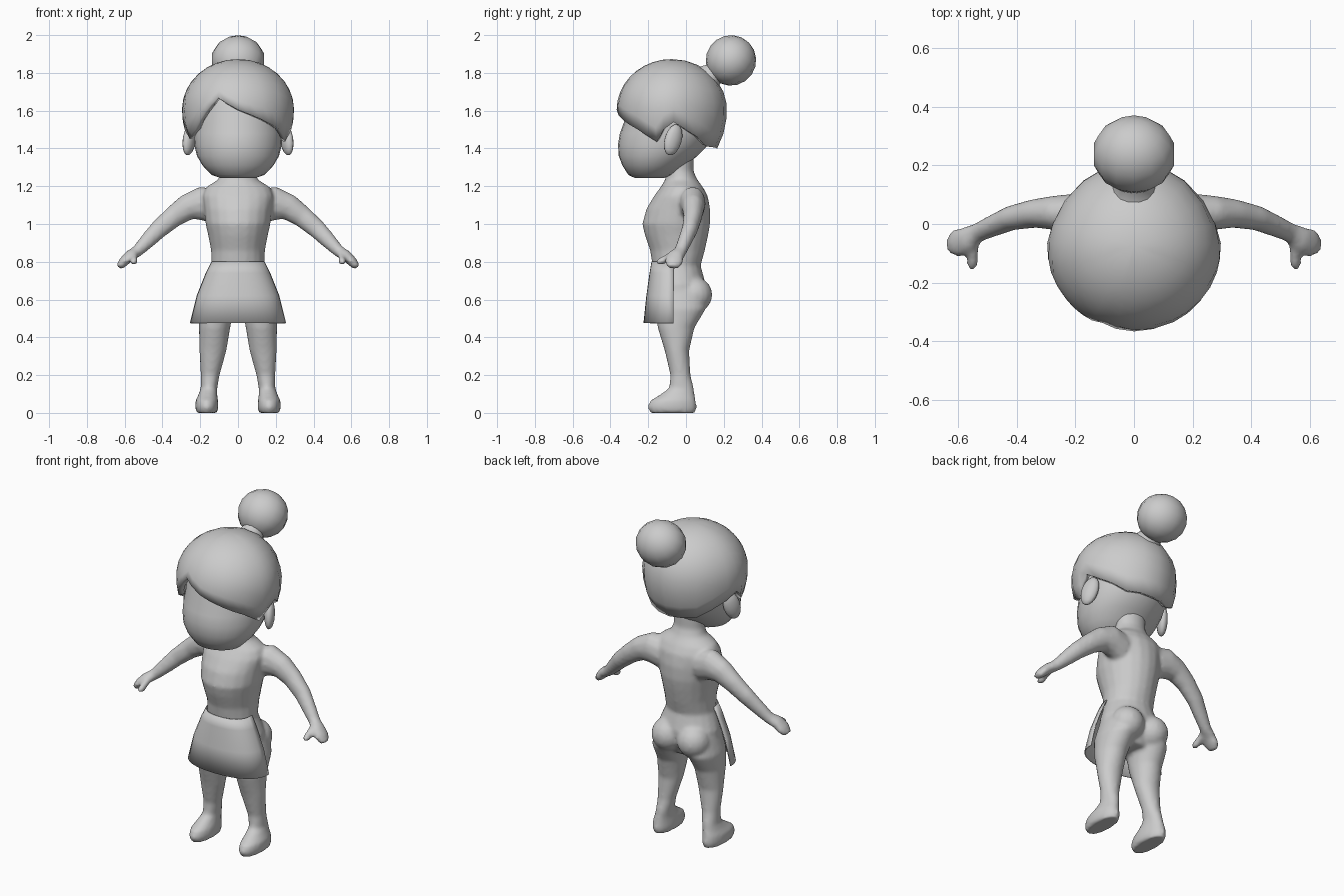
import bpy, bmesh, math
from mathutils import Vector, Matrix

if "Cube" in bpy.data.objects:
    bpy.data.objects.remove(bpy.data.objects["Cube"])

grey = bpy.data.materials.new("plain_grey")
grey.diffuse_color = (0.6, 0.6, 0.6, 1)
grey.use_nodes = True
grey.node_tree.nodes["Principled BSDF"].inputs["Base Color"].default_value = grey.diffuse_color


def make(name, bm, angle=60):
    bmesh.ops.recalc_face_normals(bm, faces=bm.faces)
    me = bpy.data.meshes.new(name)
    bm.to_mesh(me)
    bm.free()
    ob = bpy.data.objects.new(name, me)
    bpy.context.collection.objects.link(ob)
    me.materials.append(grey)
    bpy.ops.object.select_all(action='DESELECT')
    ob.select_set(True)
    bpy.context.view_layer.objects.active = ob
    bpy.ops.object.shade_smooth_by_angle(angle=math.radians(angle))
    return ob


def bridge(bm, rings, closed=True):
    n = len(rings[0])
    for a, b in zip(rings, rings[1:]):
        for i in range(n if closed else n - 1):
            j = (i + 1) % n
            bm.faces.new((a[i], a[j], b[j], b[i]))


def loft(bm, rows, cx=0, n=20):
    """Horizontal oval rings: z, front y, back y, half width, optional centre x."""
    rings = []
    for z, yf, yb, rx, *c in rows:
        x0 = c[0] if c else cx
        rings.append([bm.verts.new((x0 + rx * math.cos(t), (yf + yb) / 2 + (yb - yf) / 2 * math.sin(t), z))
                      for t in (2 * math.pi * i / n for i in range(n))])
    bridge(bm, rings)
    bm.faces.new(rings[0][::-1])
    bm.faces.new(rings[-1])


def tube(bm, path, side, n=12):
    """Rings square to a path: x, y, z, radius along side vector, other radius."""
    pts = [Vector(p[:3]) for p in path]
    rings = []
    for i, p in enumerate(path):
        d = (pts[min(i + 1, len(pts) - 1)] - pts[max(i - 1, 0)]).normalized()
        u = (Vector(side) - d * d.dot(Vector(side))).normalized()
        v = d.cross(u)
        rings.append([bm.verts.new(pts[i] + u * p[3] * math.cos(t) + v * p[4] * math.sin(t))
                      for t in (2 * math.pi * k / n for k in range(n))])
    bridge(bm, rings)
    bm.faces.new(rings[0][::-1])
    bm.faces.new(rings[-1])


def ball(bm, loc, size, rot=Matrix(), u=16, v=10):
    m = Matrix.Translation(loc) @ rot @ Matrix.Diagonal((*size, 1))
    bmesh.ops.create_uvsphere(bm, u_segments=u, v_segments=v, radius=1, matrix=m)


def mirror_x(bm):
    geo = bmesh.ops.duplicate(bm, geom=bm.verts[:] + bm.edges[:] + bm.faces[:])["geom"]
    vs = [g for g in geo if isinstance(g, bmesh.types.BMVert)]
    bmesh.ops.scale(bm, vec=(-1, 1, 1), verts=vs)
    bmesh.ops.reverse_faces(bm, faces=[g for g in geo if isinstance(g, bmesh.types.BMFace)])


# body: limbs on one side, mirrored, then torso, fused into one skin
bm = bmesh.new()
loft(bm, [(0, -.19, .05, .055, .165), (.03, -.205, .057, .062, .165), (.065, -.19, .052, .06, .165),
          (.095, -.14, .046, .05, .16), (.13, -.09, .042, .044, .154), (.2, -.083, .024, .05, .147),
          (.33, -.113, .017, .072, .133), (.45, -.15, .045, .083, .124), (.55, -.165, .105, .093, .115),
          (.65, -.15, .1, .08, .1)])
ball(bm, (.085, .045, .625), (.095, .095, .095))
tube(bm, [(.12, .03, 1.09, .07, .09), (.2, .035, 1.11, .07, .09), (.27, .038, 1.088, .06, .07),
          (.34, .036, 1.04, .05, .058), (.42, .02, .972, .043, .05), (.49, -.01, .9, .037, .04),
          (.535, -.03, .855, .034, .032), (.575, -.055, .83, .046, .03), (.605, -.065, .80, .05, .027),
          (.63, -.07, .77, .032, .018)], (0, 1, 0))
tube(bm, [(.545, -.06, .84, .02, .02), (.55, -.1, .82, .02, .02), (.552, -.135, .80, .022, .022),
          (.553, -.155, .795, .012, .012)], (1, 0, 0), 8)
mirror_x(bm)
loft(bm, [(.52, -.13, .05, .1), (.6, -.17, .09, .185), (.68, -.178, .105, .18), (.78, -.178, .078, .142),
          (.86, -.19, .1, .143), (.94, -.218, .118, .158), (1.0, -.232, .128, .172), (1.08, -.21, .128, .18),
          (1.15, -.168, .115, .19), (1.195, -.135, .09, .17), (1.235, -.11, .06, .105),
          (1.28, -.105, .04, .09), (1.4, -.1, .04, .09)])
body = make("body", bm)
r = body.modifiers.new("fuse", 'REMESH')
r.mode, r.voxel_size, r.use_smooth_shade = 'VOXEL', .011, True
s = body.modifiers.new("soften", 'SMOOTH')
s.factor, s.iterations = .5, 6

# head
bm = bmesh.new()
loft(bm, [(1.243, -.27, -.12, .09), (1.26, -.305, -.06, .14), (1.31, -.337, .0, .188), (1.36, -.356, .06, .217),
          (1.42, -.36, .12, .232), (1.48, -.35, .15, .236), (1.54, -.328, .165, .235), (1.62, -.315, .16, .23),
          (1.72, -.28, .12, .19), (1.79, -.2, .04, .11)], n=28)
make("head", bm)

# ears
bm = bmesh.new()
tilt = Matrix.Rotation(math.radians(28), 4, 'Z') @ Matrix.Rotation(math.radians(-18), 4, 'X')
ball(bm, (.258, -.068, 1.445), (.03, .05, .085), tilt, 12, 8)
mirror_x(bm)
make("ears", bm)

# hair cap: hemline height by angle from the front
HEM = [(-180, 1.4), (-140, 1.41), (-105, 1.5), (-92, 1.54), (-81, 1.5), (-72, 1.45), (-52, 1.5), (-36, 1.59),
       (-22, 1.67), (-12, 1.64), (0, 1.605), (27, 1.55), (50, 1.5), (72, 1.435), (81, 1.5), (92, 1.54),
       (105, 1.5), (140, 1.41), (180, 1.4)]


def hem(a):
    for (a0, z0), (a1, z1) in zip(HEM, HEM[1:]):
        if a0 <= a <= a1:
            return z0 + (z1 - z0) * (a - a0) / (a1 - a0)


bm = bmesh.new()
angles = sorted(set([h[0] for h in HEM[:-1]] + [-160, -122, -62, -44, -29, 13, 38, 61, 122, 160]))
EQ, UP, DOWN, ROWS = 1.605, .268, .36, 9
rings = []
for k in range(1, ROWS + 1):
    ring = []
    for a in angles:
        zb = hem(a)
        q = (zb - EQ) / (UP if zb > EQ else DOWN)
        t = math.acos(q) * k / ROWS
        z = EQ + math.cos(t) * (UP if math.cos(t) > 0 else DOWN)
        rad, ar = math.sin(t), math.radians(a)
        y = -math.cos(ar) * rad * .292
        x = math.sin(ar) * rad * (.298 - .12 * max(0, y))
        ring.append(bm.verts.new((x, y - .075, z)))
    rings.append(ring)
bridge(bm, rings)
top = bm.verts.new((0, -.075, EQ + UP))
for i in range(len(angles)):
    bm.faces.new((top, rings[0][i], rings[0][(i + 1) % len(angles)]))
hair = make("hair", bm)
s = hair.modifiers.new("thickness", 'SOLIDIFY')
s.thickness, s.offset = .035, -1

# hair bun with its tie
bm = bmesh.new()
ball(bm, (0, .238, 1.866), (.143, .133, .134), Matrix.Rotation(math.radians(-45), 4, 'X'), 14, 9)
make("bun", bm)
bm = bmesh.new()
tube(bm, [(0, .09, 1.75, .08, .08), (0, .125, 1.778, .075, .075), (0, .145, 1.795, .062, .062),
          (0, .19, 1.83, .08, .08)], (1, 0, 0), 14)
make("bun_tie", bm)

# apron: open curved front panel
bm = bmesh.new()
rings = []
for z, rx, yf in [(.8, .138, -.18), (.74, .168, -.19), (.62, .216, -.207), (.475, .252, -.222)]:
    ring = []
    for i in range(17):
        t = math.radians(-90 + 180 * i / 16)
        x = math.copysign(abs(math.sin(t)) ** .85, t) * rx
        ring.append(bm.verts.new((x, -.066 + (yf + .066) * max(0, math.cos(t)) ** .85, z)))
    rings.append(ring)
bridge(bm, rings, closed=False)
apron = make("apron", bm)
s = apron.modifiers.new("thickness", 'SOLIDIFY')
s.thickness, s.offset = .006, 0
